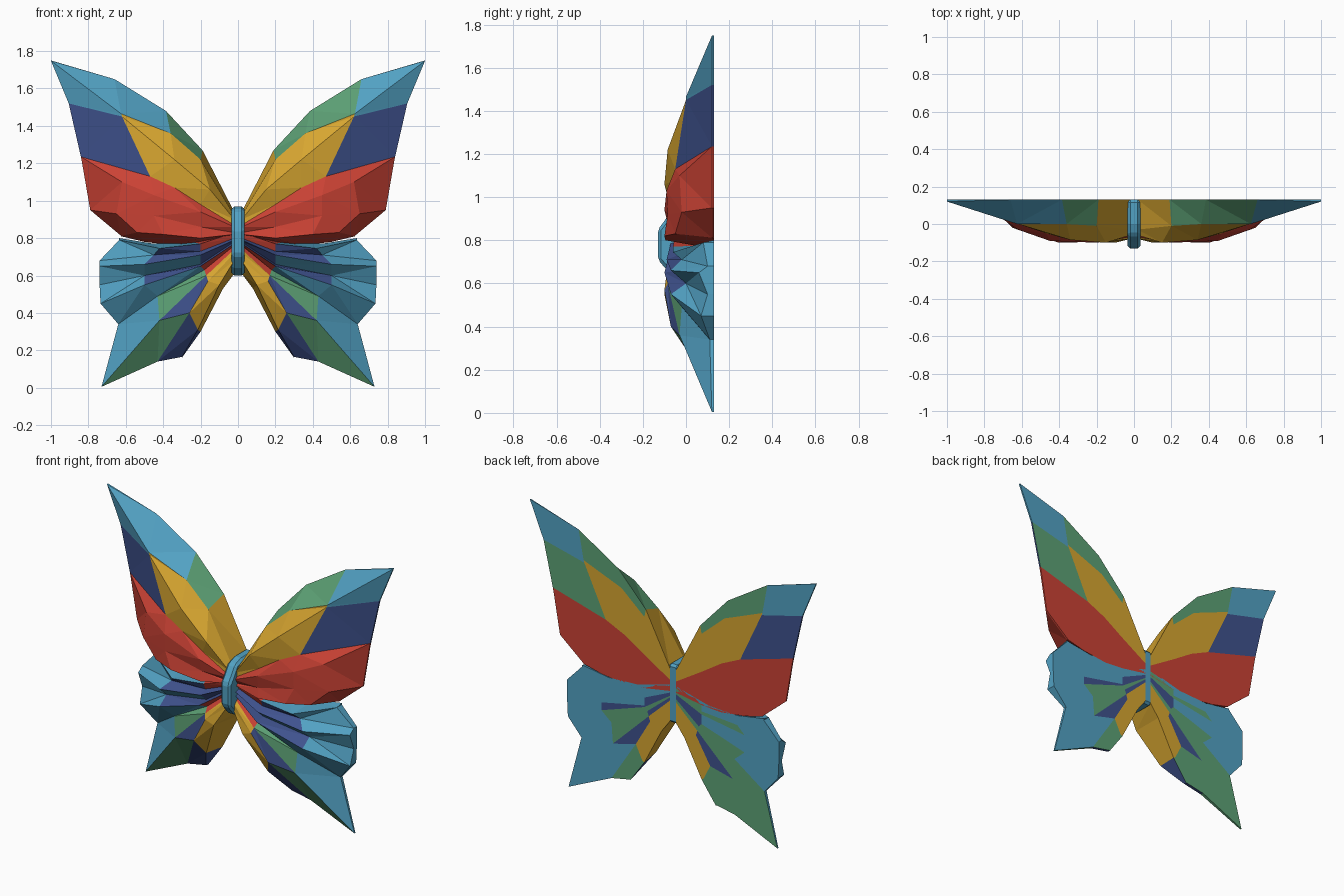
import bpy, bmesh

if "Cube" in bpy.data.objects:
    bpy.data.objects.remove(bpy.data.objects["Cube"])

BACK = 0.13  # flat rear plane of the wings


def material(name, rgb):
    m = bpy.data.materials.new(name)
    m.diffuse_color = (*rgb, 1)
    m.use_nodes = True
    m.node_tree.nodes["Principled BSDF"].inputs["Base Color"].default_value = m.diffuse_color
    return m


MATS = {
    'B': material("sky_blue", (0.085, 0.36, 0.55)),
    'N': material("navy", (0.050, 0.085, 0.27)),
    'Y': material("golden_yellow", (0.68, 0.38, 0.03)),
    'R': material("red", (0.60, 0.055, 0.035)),
    'G': material("green", (0.11, 0.36, 0.18)),
}
KEYS = list(MATS)


def finish(name, bm):
    bmesh.ops.recalc_face_normals(bm, faces=bm.faces)
    me = bpy.data.meshes.new(name)
    bm.to_mesh(me)
    bm.free()
    for m in MATS.values():
        me.materials.append(m)
    ob = bpy.data.objects.new(name, me)
    bpy.context.collection.objects.link(ob)
    return ob


def wing(name, side, ribs, front, back):
    """Folded sheet between ribs of (x, z, y) stations, closed by a flat back.
    front / back hold one word per fold, one colour letter per station gap."""
    bm = bmesh.new()
    f = [[bm.verts.new((side * x, y, z)) for x, z, y in r] for r in ribs]
    b = [[bm.verts.new((side * x, BACK, z)) for x, z, y in r] for r in ribs]

    def face(vs, key):
        bm.faces.new(vs).material_index = KEYS.index(key)

    for i, (fc, bc) in enumerate(zip(front.split(), back.split())):
        for j in range(len(fc)):
            face((f[i][j], f[i][j+1], f[i+1][j+1], f[i+1][j]), fc[j])
            face((b[i][j], b[i+1][j], b[i+1][j+1], b[i][j+1]), bc[j])
        for j, key in ((0, fc[0]), (-1, fc[-1])):  # root and tip rims
            face((f[i][j], b[i][j], b[i+1][j], f[i+1][j]), key)
    bmesh.ops.remove_doubles(bm, verts=bm.verts, dist=0.0005)
    bmesh.ops.triangulate(bm, faces=bm.faces)
    return finish(name, bm)


# Upper wing folds, from leading edge down to lower edge
upper = [
    [(.02, .94, .13), (.19, 1.27, .13), (.385, 1.48, .13), (.66, 1.65, .13), (1, 1.75, .13)],
    [(.02, .92, -.03), (.2, 1.22, -.01), (.36, 1.36, .0), (.625, 1.465, .0), (1, 1.748, .12)],
    [(.02, .90, -.06), (.15, 1.06, -.1), (.34, 1.22, -.085), (.62, 1.45, .0), (.905, 1.52, .12)],
    [(.02, .87, -.06), (.2, .98, -.07), (.34, 1.07, -.07), (.47, 1.13, -.05), (.84, 1.235, .12)],
    [(.02, .86, -.07), (.2, .94, -.1), (.45, 1.03, -.09), (.62, 1.1, -.03), (.835, 1.21, .12)],
    [(.02, .83, -.05), (.2, .86, -.08), (.45, .92, -.085), (.65, .93, -.02), (.79, .95, .12)],
    [(.02, .82, -.06), (.2, .80, -.095), (.4, .82, -.1), (.54, .83, -.05), (.625, .812, .12)],
    [(.02, .80, .13), (.2, .77, .13), (.33, .76, .13), (.5, .78, .13), (.625, .81, .13)],
]
# Lower wing folds, from the top lobe round to the inner edge
lower = [
    [(.02, .84, .13), (.25, .78, .13), (.45, .77, .13), (.635, .80, .13)],
    [(.02, .83, -.05), (.2, .77, -.06), (.42, .745, -.06), (.635, .79, .08)],
    [(.02, .80, -.04), (.2, .73, -.04), (.45, .71, -.02), (.74, .68, .10)],
    [(.02, .79, -.07), (.2, .71, -.09), (.5, .66, -.07), (.74, .65, .06)],
    [(.02, .78, -.03), (.2, .66, -.03), (.5, .60, .0), (.74, .55, .10)],
    [(.02, .77, -.07), (.2, .65, -.1), (.5, .55, -.07), (.735, .45, .07)],
    [(.02, .76, -.04), (.18, .63, -.05), (.43, .49, -.02), (.64, .34, .11)],
    [(.02, .74, -.06), (.17, .60, -.085), (.42, .36, -.03), (.73, .005, .12)],
    [(.02, .72, -.08), (.16, .57, -.1), (.26, .40, -.07), (.43, .14, .11)],
    [(.02, .68, -.08), (.10, .55, -.1), (.215, .31, -.01), (.3, .165, .11)],
    [(.02, .61, .13), (.08, .53, .13), (.2, .30, .13), (.3, .16, .13)],
]

red_folds = " RRRR RRRR RRRR RRRR"
wing("right_upper_wing", 1, upper, "YGGB YYYB YYYN" + red_folds, "YGGB YYYB YYYG" + red_folds)
wing("left_upper_wing", -1, upper, "YGBB YYYB YYYN" + red_folds, "YGGB YYYB YYYN" + red_folds)

lower_front = "RBB RNB NNB NBB NNB RBB RGB YNG YYN YYN"
wing("right_lower_wing", 1, lower, lower_front, "BBB BBB BBB NBB NNB GGB NGB YNB YYG YYG")
wing("left_lower_wing", -1, lower, lower_front, "BBB GBB GGB NBB NBB NGB GGG YNG YYG YYG")

# Body: side profile (y, z) extruded across x
profile = [(-.13, .71), (-.13, .85), (-.10, .89), (-.06, .95), (0, .97),
           (.13, .97), (.13, .60), (0, .60), (-.07, .64)]
bm = bmesh.new()
base = bm.faces.new([bm.verts.new((-.034, y, z)) for y, z in profile])
ext = bmesh.ops.extrude_face_region(bm, geom=[base])
bmesh.ops.translate(bm, vec=(.068, 0, 0),
                    verts=[v for v in ext["geom"] if isinstance(v, bmesh.types.BMVert)])
body = finish("body", bm)
bevel = body.modifiers.new("bevel", 'BEVEL')
bevel.width = 0.014
bevel.segments = 1
